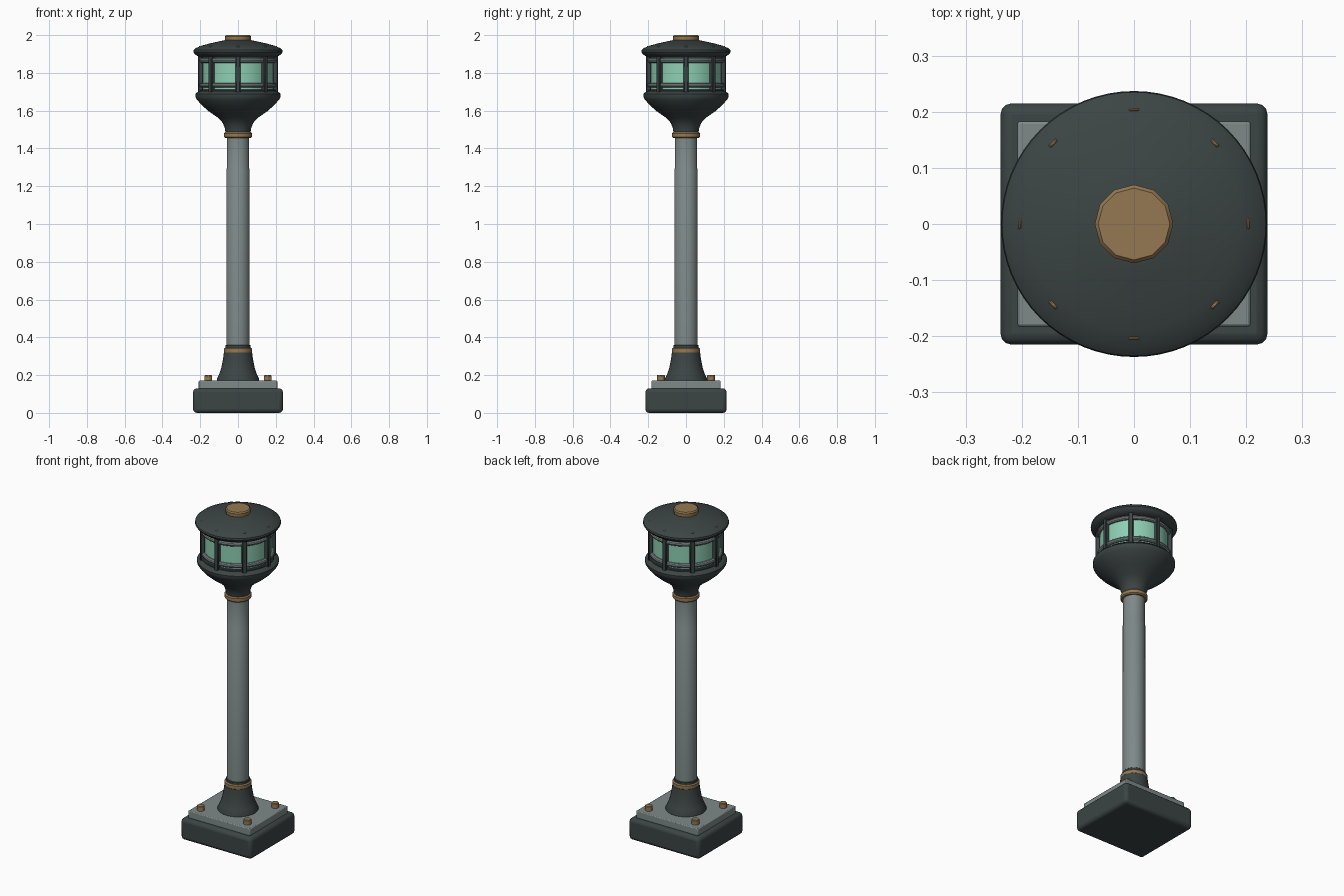
import bpy, bmesh, math
from math import sin, cos, pi, radians

if "Cube" in bpy.data.objects:
    bpy.data.objects.remove(bpy.data.objects["Cube"])


def material(name, rgb):
    m = bpy.data.materials.new(name)
    m.use_nodes = True
    m.diffuse_color = (*rgb, 1)
    m.node_tree.nodes["Principled BSDF"].inputs["Base Color"].default_value = (*rgb, 1)
    return m


DARK = material("dark iron", (0.045, 0.058, 0.058))
GREY = material("grey steel", (0.21, 0.25, 0.25))
BRASS = material("aged brass", (0.30, 0.19, 0.085))
GLASS = material("green glass", (0.27, 0.62, 0.45))


def finish(obj, name, mat, smooth=True):
    obj.name = name
    obj.data.materials.append(mat)
    if smooth:
        bpy.ops.object.select_all(action="DESELECT")
        obj.select_set(True)
        bpy.context.view_layer.objects.active = obj
        bpy.ops.object.shade_smooth_by_angle(angle=radians(35))
    return obj


def lathe(name, profile, mat, sides=48):
    """Revolve (radius, height) points about z and cap both ends."""
    bm = bmesh.new()
    rings = [[bm.verts.new((r * cos(2 * pi * i / sides), r * sin(2 * pi * i / sides), z))
              for i in range(sides)] for r, z in profile]
    for a, b in zip(rings, rings[1:]):
        for i in range(sides):
            j = (i + 1) % sides
            bm.faces.new((a[i], a[j], b[j], b[i]))
    bm.faces.new(rings[0][::-1])
    bm.faces.new(rings[-1])
    mesh = bpy.data.meshes.new(name)
    bm.to_mesh(mesh)
    bm.free()
    obj = bpy.data.objects.new(name, mesh)
    bpy.context.collection.objects.link(obj)
    return finish(obj, name, mat)


def block(name, size, centre, mat, bevel, angle=0, segments=3):
    bpy.ops.mesh.primitive_cube_add(size=1, location=centre, rotation=(0, 0, angle))
    obj = bpy.context.object
    obj.scale = size
    bpy.ops.object.transform_apply(location=False, rotation=False, scale=True)
    mod = obj.modifiers.new("Bevel", "BEVEL")
    mod.width, mod.segments = bevel, segments
    return finish(obj, name, mat)


def collar(name, radius, low, high, mat, b=0.006):
    return lathe(name, [(radius - b, low), (radius, low + b),
                        (radius, high - b), (radius - b, high)], mat)


# Plinth and mounting plate
block("plinth", (0.476, 0.43, 0.13), (0, 0, 0.065), DARK, 0.02)
block("mounting_plate", (0.416, 0.366, 0.05), (0, 0, 0.146), GREY, 0.005, segments=2)

# Anchor bolts
for x in (-0.157, 0.157):
    for y in (-0.133, 0.133):
        bpy.ops.mesh.primitive_cylinder_add(vertices=6, radius=0.023, depth=0.035,
                                            location=(x, y, 0.182))
        bolt = bpy.context.object
        mod = bolt.modifiers.new("Bevel", "BEVEL")
        mod.width, mod.segments = 0.003, 1
        finish(bolt, "anchor_bolt", BRASS, smooth=False)

# Flared foot, column and collars
lathe("flared_foot", [(0.113, 0.165), (0.112, 0.18), (0.10, 0.205), (0.088, 0.24),
                      (0.082, 0.27), (0.077, 0.30), (0.075, 0.32)], DARK)
collar("lower_collar", 0.074, 0.315, 0.346, BRASS)
collar("foot_trim", 0.066, 0.34, 0.36, DARK, 0.003)
lathe("column", [(0.062, 0.34), (0.062, 1.29), (0.0595, 1.295), (0.0595, 1.47)], GREY)
collar("upper_collar", 0.074, 1.455, 1.486, BRASS)

# Bowl below the lantern
lathe("lantern_bowl", [(0.066, 1.48), (0.069, 1.505), (0.080, 1.535), (0.105, 1.562),
                       (0.155, 1.597), (0.193, 1.63), (0.217, 1.658), (0.225, 1.672),
                       (0.226, 1.687), (0.218, 1.696), (0.20, 1.703)], DARK)

# Glass drum, rails and uprights
lathe("glass_drum", [(0.187, 1.69), (0.187, 1.90)], GLASS)
for name, z in (("lower_rail", 1.735), ("upper_rail", 1.866)):
    bpy.ops.mesh.primitive_torus_add(major_radius=0.192, minor_radius=0.013,
                                     major_segments=48, minor_segments=10,
                                     location=(0, 0, z))
    finish(bpy.context.object, name, GREY)
collar("lantern_sill", 0.200, 1.695, 1.713, DARK, 0.004)
for k in range(8):
    a = k * pi / 4
    block("upright", (0.026, 0.026, 0.20), (0.198 * cos(a), 0.198 * sin(a), 1.793),
          DARK, 0.004, a, 1)

# Roof with rivets and brass cap
lathe("roof", [(0.195, 1.882), (0.215, 1.889), (0.230, 1.900), (0.237, 1.911),
               (0.235, 1.921), (0.222, 1.932), (0.190, 1.945), (0.145, 1.957),
               (0.10, 1.967), (0.06, 1.975)], DARK, 64)
for k in range(8):
    a = k * pi / 4
    block("roof_rivet", (0.006, 0.018, 0.02), (0.204 * cos(a), 0.204 * sin(a), 1.933),
          BRASS, 0.002, a, 1)
lathe("roof_cap", [(0.069, 1.965), (0.070, 1.993), (0.064, 2.0)], BRASS, 12)
